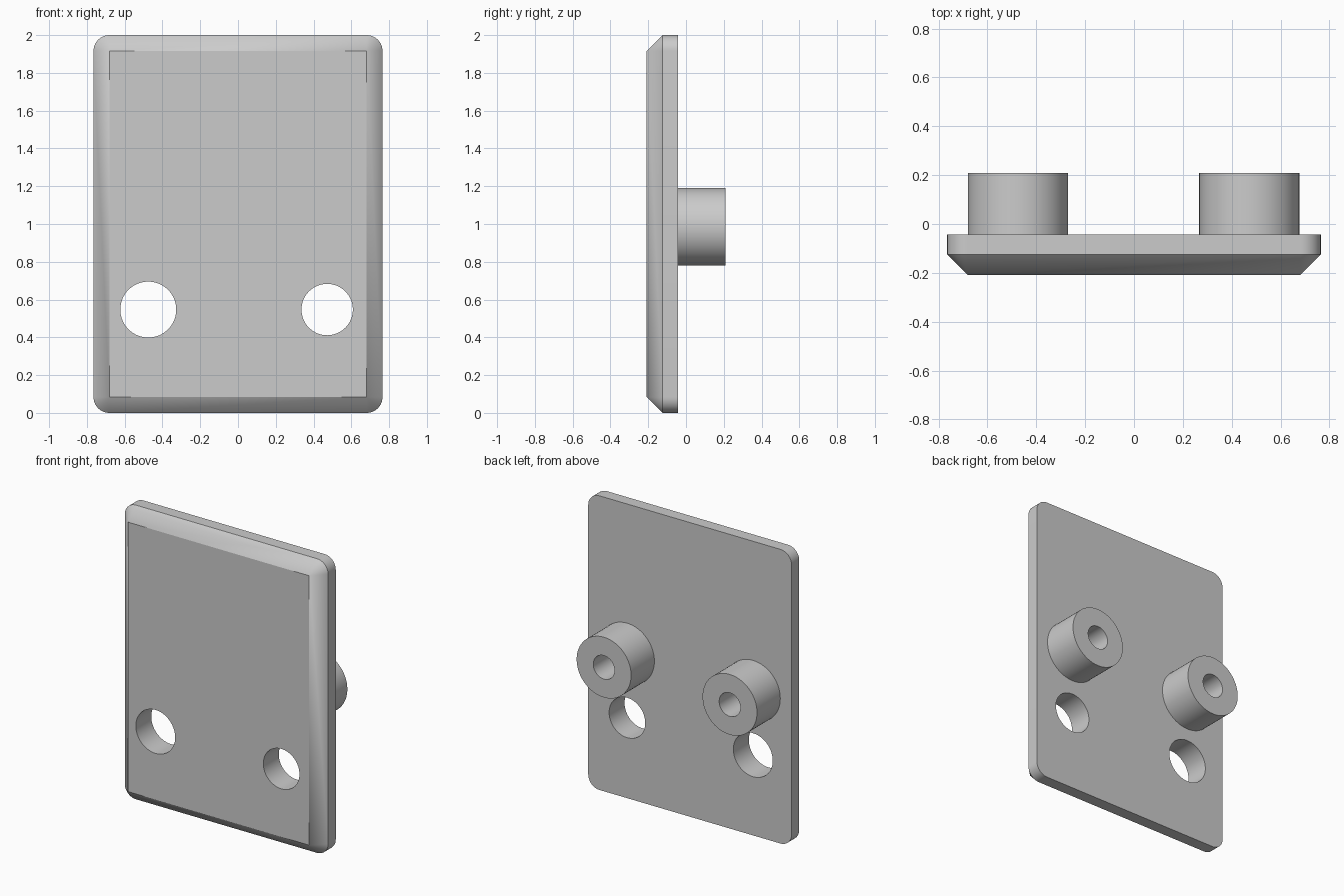
import bpy, bmesh, math
from math import sin, cos, pi

if "Cube" in bpy.data.objects:
    bpy.data.objects.remove(bpy.data.objects["Cube"])

HALF_W, HEIGHT, BEVEL = 0.765, 2.0, 0.084
FRONT, SHOULDER, BACK, BOSS_END = -0.208, -0.124, -0.042, 0.208

grey = bpy.data.materials.new("light grey")
grey.use_nodes = True
colour = (0.6, 0.6, 0.6, 1)
grey.diffuse_color = colour
grey.node_tree.nodes["Principled BSDF"].inputs["Base Color"].default_value = colour


def finish(name, bm):
    bmesh.ops.recalc_face_normals(bm, faces=bm.faces)
    mesh = bpy.data.meshes.new(name)
    bm.to_mesh(mesh)
    bm.free()
    mesh.materials.append(grey)
    obj = bpy.data.objects.new(name, mesh)
    bpy.context.collection.objects.link(obj)
    return obj


def smooth(obj):
    bpy.ops.object.select_all(action="DESELECT")
    obj.select_set(True)
    bpy.context.view_layer.objects.active = obj
    bpy.ops.object.shade_smooth_by_angle(angle=math.radians(30))


def outline(y, radius, steps=10):
    """Rounded rectangle around fixed corner centres."""
    points = []
    for corner, (sx, sz) in enumerate([(1, 1), (-1, 1), (-1, -1), (1, -1)]):
        cx = sx * (HALF_W - BEVEL)
        cz = HEIGHT / 2 + sz * (HEIGHT / 2 - BEVEL)
        for i in range(steps + 1):
            a = (corner + i / steps) * pi / 2
            points.append((cx + radius * cos(a), y, cz + radius * sin(a)))
    return points


def circle(x, y, z, radius, steps=64):
    return [(x + radius * cos(2 * pi * i / steps), y,
             z + radius * sin(2 * pi * i / steps)) for i in range(steps)]


def loft(name, rings, caps):
    """Skin successive rings, optionally closing both ends."""
    bm = bmesh.new()
    loops = [[bm.verts.new(p) for p in ring] for ring in rings]
    for a, b in zip(loops, loops[1:]):
        for i in range(len(a)):
            j = (i + 1) % len(a)
            bm.faces.new((a[i], a[j], b[j], b[i]))
    if caps:
        bm.faces.new(loops[0])
        bm.faces.new(loops[-1])
    bmesh.ops.remove_doubles(bm, verts=bm.verts, dist=1e-5)
    return finish(name, bm)


# Plate: rounded corners, front chamfer running into sharp corner points
plate = loft("plate", [outline(BACK, BEVEL), outline(SHOULDER, BEVEL),
                       outline(FRONT, 0)], True)

# Two through holes of slightly different size
bpy.context.view_layer.objects.active = plate
for x, radius in ((-0.475, 0.148), (0.472, 0.136)):
    cutter = loft("hole_cutter", [circle(x, -0.5, 0.547, radius),
                                  circle(x, 0.5, 0.547, radius)], True)
    cutter.hide_render = True
    mod = plate.modifiers.new("hole", "BOOLEAN")
    mod.operation, mod.solver, mod.object = "DIFFERENCE", "EXACT", cutter
    bpy.ops.object.modifier_apply(modifier=mod.name)
    bpy.data.objects.remove(cutter)
smooth(plate)

# Bored mounting bosses on the back
for name, x in (("right_boss", -0.475), ("left_boss", 0.472)):
    z = 0.985
    smooth(loft(name, [circle(x, BACK, z, 0.205), circle(x, BOSS_END, z, 0.205),
                       circle(x, BOSS_END, z, 0.08), circle(x, BACK, z, 0.08)], False))
